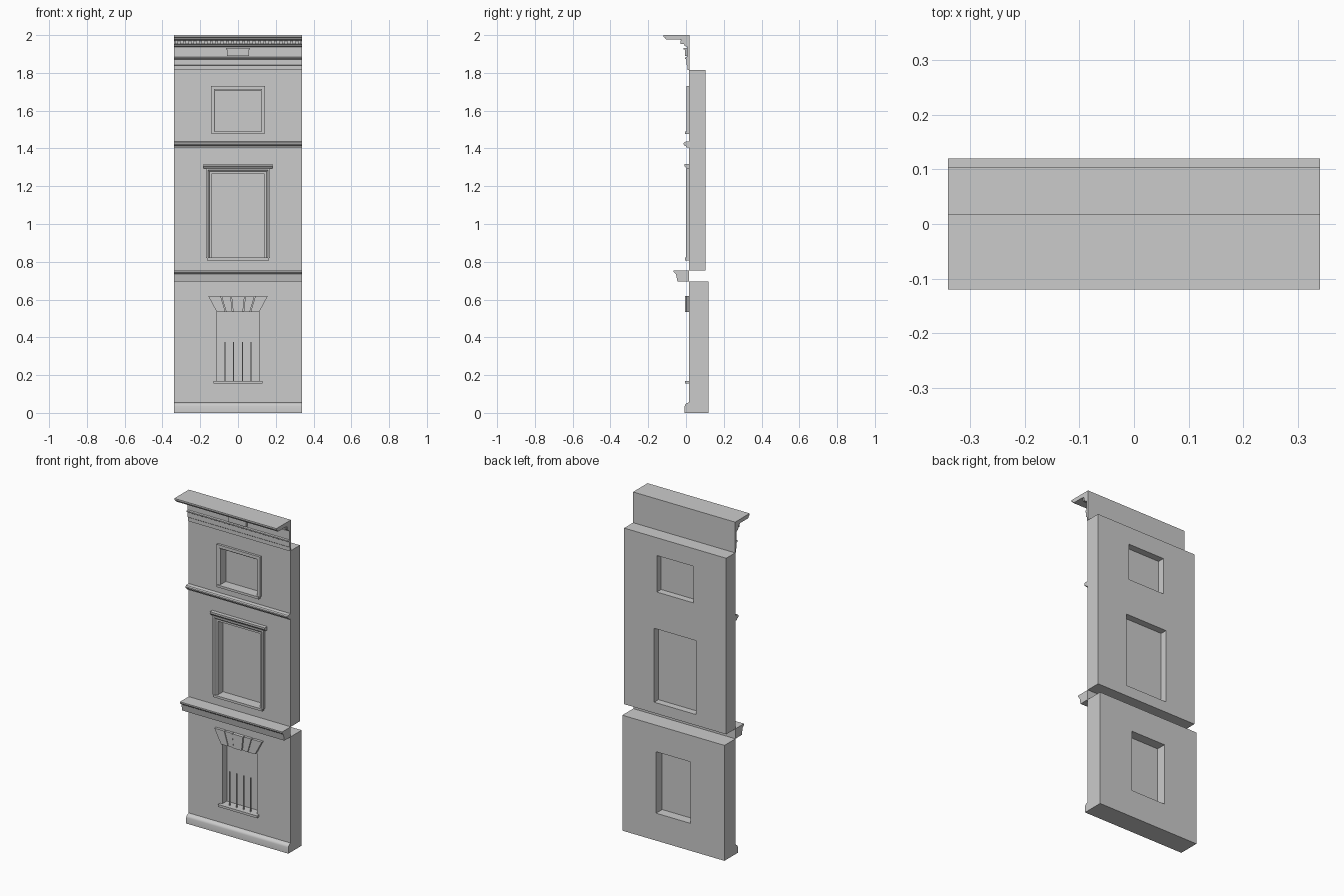
import bpy, bmesh

if "Cube" in bpy.data.objects:
    bpy.data.objects.remove(bpy.data.objects["Cube"])

HALF = 0.34      # half width of the facade
FRONT = 0.016    # plane of the wall face


def finish(name, bm, smooth=False):
    bmesh.ops.recalc_face_normals(bm, faces=bm.faces[:])
    mesh = bpy.data.meshes.new(name)
    bm.to_mesh(mesh)
    bm.free()
    ob = bpy.data.objects.new(name, mesh)
    bpy.context.collection.objects.link(ob)
    if smooth:
        bpy.ops.object.select_all(action='DESELECT')
        ob.select_set(True)
        bpy.context.view_layer.objects.active = ob
        bpy.ops.object.shade_smooth_by_angle(angle=0.6)
    return ob


def loft(name, rings, smooth=False):
    """Join equal closed rings of points and cap both ends."""
    bm = bmesh.new()
    rows = [[bm.verts.new(p) for p in r] for r in rings]
    n = len(rows[0])
    for a, b in zip(rows, rows[1:]):
        for i in range(n):
            j = (i + 1) % n
            bm.faces.new((a[i], a[j], b[j], b[i]))
    bm.faces.new(rows[0])
    bm.faces.new(rows[-1])
    return finish(name, bm, smooth)


def moulding(name, profile, half=HALF, smooth=False):
    """Run a (y, z) profile across the facade."""
    return loft(name, [[(x, y, z) for y, z in profile] for x in (-half, half)], smooth)


def box(name, x0, x1, y0, y1, z0, z1):
    return loft(name, [[(x, y0, z0), (x, y1, z0), (x, y1, z1), (x, y0, z1)] for x in (x0, x1)])


def wall(name, z0, z1, back, holes):
    """Slab with centred window holes given as (half width, bottom, top)."""
    xs = sorted({-HALF, HALF} | {s * h[0] for h in holes for s in (-1, 1)})
    zs = sorted({z0, z1} | {z for h in holes for z in h[1:]})
    bm = bmesh.new()
    v = [[bm.verts.new((x, FRONT, z)) for x in xs] for z in zs]
    for i in range(len(zs) - 1):
        for j in range(len(xs) - 1):
            cx, cz = (xs[j] + xs[j + 1]) / 2, (zs[i] + zs[i + 1]) / 2
            if not any(abs(cx) < w and b < cz < t for w, b, t in holes):
                bm.faces.new((v[i][j], v[i][j + 1], v[i + 1][j + 1], v[i + 1][j]))
    new = bmesh.ops.extrude_face_region(bm, geom=bm.faces[:], use_keep_orig=True)
    bmesh.ops.translate(bm, vec=(0, back - FRONT, 0),
                        verts=[g for g in new['geom'] if isinstance(g, bmesh.types.BMVert)])
    return finish(name, bm)


def surround(name, a, z0, z1, profile):
    """Mitred three-sided frame; the profile is (offset from opening, y)."""
    path = [(-1, 0), (-1, 1), (1, 1), (1, 0)]
    loft(name, [[(s * (a + o), y, z1 + o if up else z0) for o, y in profile]
                for s, up in path])


# walls
low, mid, top = (0.115, 0.165, 0.535), (0.14, 0.82, 1.265), (0.122, 1.488, 1.708)
wall("ground_floor_wall", 0, 0.695, 0.12, [low])
wall("upper_wall", 0.755, 1.815, 0.103, [mid, top])

# window panes
for nm, (w, b, t) in (("ground", low), ("middle", mid), ("top", top)):
    box(nm + "_window_pane", -w, w, 0.058, 0.062, b, t)

# plinth
moulding("plinth", [(FRONT, 0), (-0.007, 0), (-0.007, 0.036), (-0.004, 0.045),
                    (0.003, 0.051), (FRONT, 0.055)], smooth=True)

# ground floor window: sill, bars, splayed lintel
box("ground_window_sill", -0.13, 0.13, -0.005, 0.06, 0.156, 0.17)
for x in (-0.069, -0.023, 0.023, 0.069):
    box("window_bar", x - 0.003, x + 0.003, 0.018, 0.024, 0.17, 0.375)
tops = [-0.16, -0.09, -0.037, 0.037, 0.09, 0.16]
bottoms = [-0.115, -0.065, -0.028, 0.028, 0.065, 0.115]
for i in range(5):
    y = -0.004 if i == 2 else 0.0
    g = 0.002
    quad = [(bottoms[i] + g, 0.535), (bottoms[i + 1] - g, 0.535),
            (tops[i + 1] - g, 0.62), (tops[i] + g, 0.62)]
    loft("lintel_stone", [[(x, d, z) for x, z in quad] for d in (y, FRONT + 0.004)])

# band course between floors
moulding("band_course", [(FRONT, 0.695), (-0.045, 0.695), (-0.053, 0.735), (-0.059, 0.74),
                         (-0.066, 0.747), (-0.066, 0.755), (FRONT, 0.755)])

# middle window: surround, hood, sill
surround("middle_window_surround", 0.14, 0.82, 1.265,
         [(0, FRONT + 0.002), (0, 0.008), (0.012, 0.008), (0.014, 0.004),
          (0.02, -0.001), (0.03, -0.001), (0.03, FRONT + 0.002)])
moulding("middle_window_hood", [(FRONT, 1.295), (0.002, 1.295), (-0.003, 1.302),
                                (-0.007, 1.306), (-0.007, 1.317), (FRONT, 1.317)], half=0.183)
box("middle_window_sill", -0.163, 0.163, -0.005, 0.06, 0.808, 0.822)

# string course
moulding("string_course", [(FRONT, 1.405), (0.002, 1.405), (0.0, 1.413), (-0.008, 1.415),
                           (-0.013, 1.421), (-0.013, 1.428), (-0.008, 1.434),
                           (0.0, 1.436), (FRONT, 1.436)], smooth=True)

# top window: surround, sill
surround("top_window_surround", 0.122, 1.488, 1.708,
         [(0, FRONT + 0.002), (0, 0.006), (0.006, 0.002), (0.022, 0.002), (0.022, FRONT + 0.002)])
box("top_window_sill", -0.14, 0.14, -0.004, 0.06, 1.476, 1.49)

# frieze and cornice in one profile
moulding("frieze_and_cornice", [
    (0.018, 1.815), (0.008, 1.815), (0.008, 1.838), (0.003, 1.842), (0.003, 1.87),
    (-0.005, 1.875), (-0.005, 1.882), (0.006, 1.884), (0.006, 1.938), (-0.006, 1.942),
    (-0.01, 1.951), (-0.016, 1.953), (-0.016, 1.97), (-0.034, 1.976), (-0.105, 1.976),
    (-0.113, 1.988), (-0.12, 1.99), (-0.12, 2.0), (0.018, 2.0)])

# dentils
N = 24
step = 2 * HALF / N
for i in range(N):
    x = -HALF + (i + 0.5) * step
    box("dentil", x - 0.009, x + 0.009, -0.03, -0.014, 1.953, 1.972)

# frieze plaque with cap
box("frieze_plaque", -0.058, 0.058, -0.006, 0.008, 1.89, 1.928)
box("frieze_plaque_cap", -0.064, 0.064, -0.012, 0.008, 1.924, 1.932)
